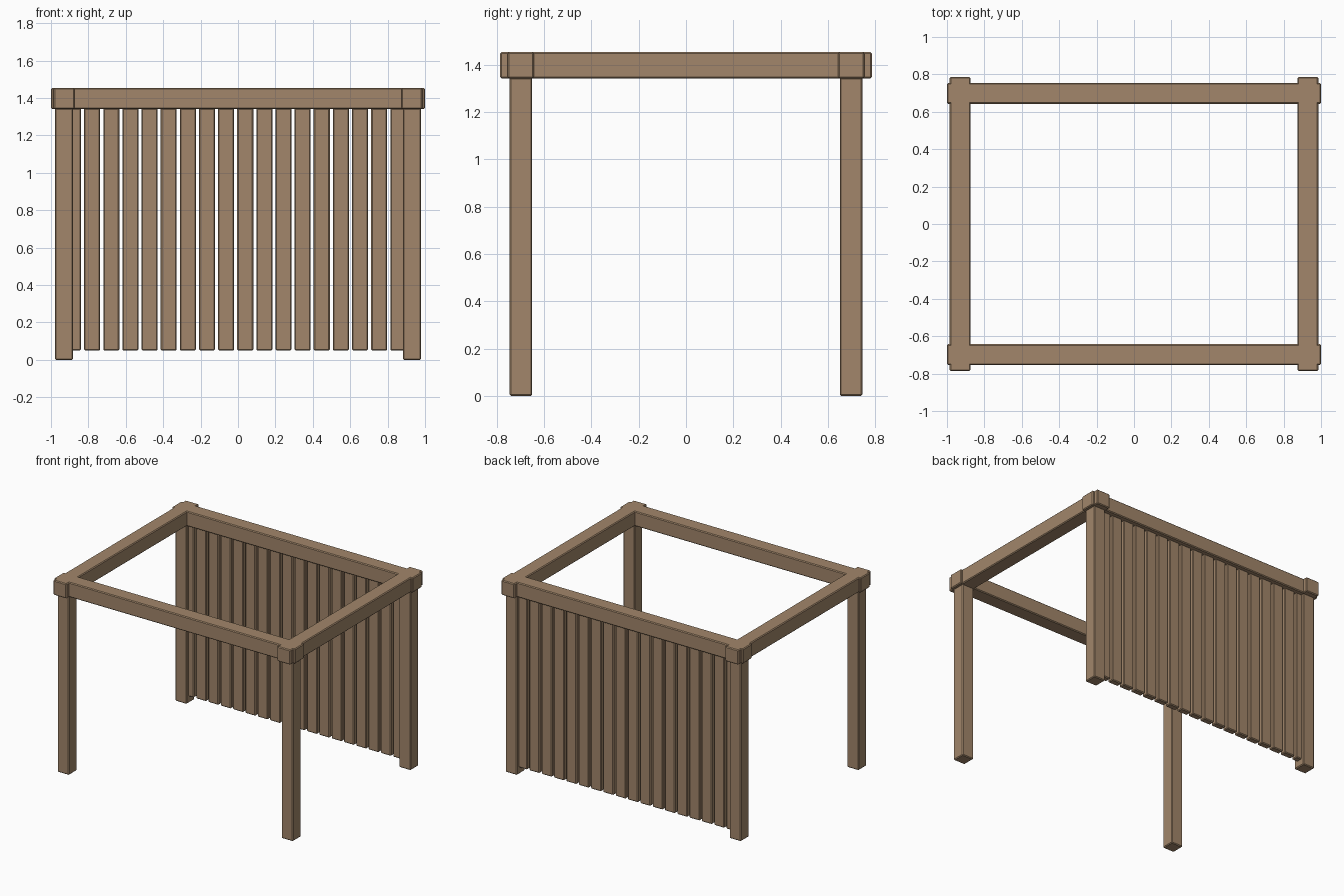
import bpy

cube = bpy.data.objects.get("Cube")
if cube:
    bpy.data.objects.remove(cube, do_unlink=True)

# Single timber colour
wood = bpy.data.materials.new("warm_brown_wood")
wood.use_nodes = True
colour = (0.36, 0.24, 0.145, 1)
wood.diffuse_color = colour
wood.node_tree.nodes["Principled BSDF"].inputs["Base Color"].default_value = colour


def timber(name, centre, size, bevel=0.006):
    """Square-cut timber with lightly eased edges."""
    bpy.ops.mesh.primitive_cube_add(size=1, location=centre)
    obj = bpy.context.object
    obj.name = name
    obj.scale = size
    bpy.ops.object.transform_apply(location=False, rotation=False, scale=True)
    obj.data.materials.append(wood)
    mod = obj.modifiers.new("eased_edges", "BEVEL")
    mod.width = bevel
    mod.segments = 1
    return obj


POST_X, POST_Y = 0.93, 0.698
BEAM_LOW, BEAM_TOP = 1.342, 1.453
BEAM = BEAM_TOP - BEAM_LOW
BEAM_Z = (BEAM_LOW + BEAM_TOP) / 2

# Corner posts
for sx, side in ((-1, "right"), (1, "left")):
    for sy, end in ((-1, "front"), (1, "back")):
        timber(f"{end}_{side}_post", (sx * POST_X, sy * POST_Y, BEAM_LOW / 2 + 0.002),
               (0.096, 0.096, BEAM_LOW + 0.004))

# Top frame with beam ends crossing at the corners
for sy, end in ((-1, "front"), (1, "back")):
    timber(f"{end}_beam", (0, sy * POST_Y, BEAM_Z), (2.0, BEAM, BEAM))
for sx, side in ((-1, "right"), (1, "left")):
    timber(f"{side}_beam", (sx * POST_X, 0, BEAM_Z), (BEAM, 1.572, BEAM))

# Vertical slats forming the back screen
SLATS, PITCH, SLAT_LOW = 18, 0.1023, 0.05
for i in range(SLATS):
    timber(f"back_slat_{i + 1}",
           (-0.882 + i * PITCH, POST_Y, (SLAT_LOW + BEAM_LOW) / 2 + 0.002),
           (0.086, 0.048, BEAM_LOW - SLAT_LOW + 0.004))
